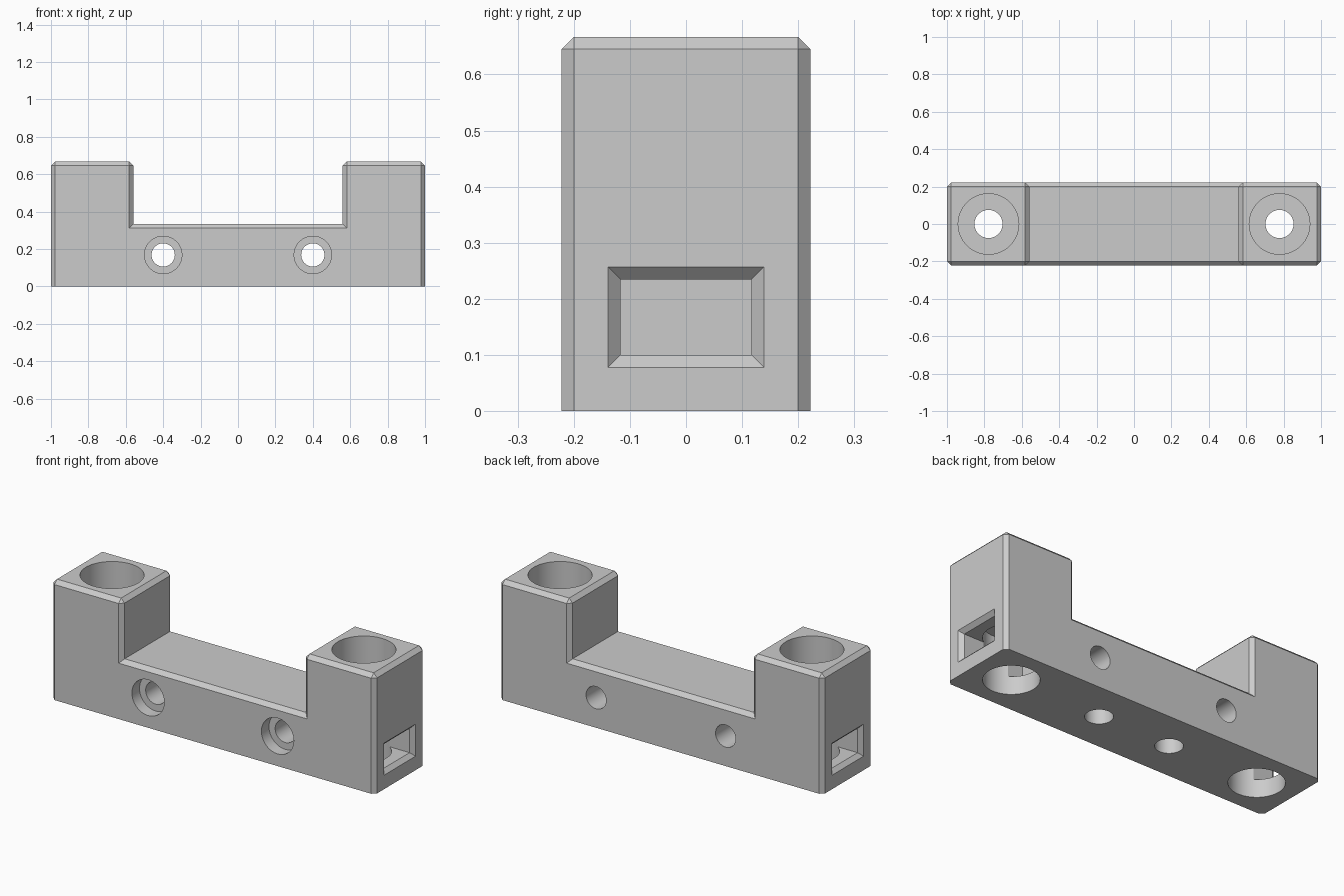
import bpy, bmesh, math
from mathutils import Matrix, Vector

if "Cube" in bpy.data.objects:
    bpy.data.objects.remove(bpy.data.objects["Cube"])

CHAMFER = 0.022
HALF_Y, TOP, DECK, INNER = 0.222, 0.667, 0.334, 0.56
TOWER_X = 0.778

grey = bpy.data.materials.new("light_grey")
grey.diffuse_color = (0.6, 0.6, 0.6, 1)
grey.use_nodes = True
grey.node_tree.nodes["Principled BSDF"].inputs["Base Color"].default_value = grey.diffuse_color


def make_object(name, bm):
    bmesh.ops.recalc_face_normals(bm, faces=bm.faces)
    mesh = bpy.data.meshes.new(name)
    bm.to_mesh(mesh)
    bm.free()
    mesh.materials.append(grey)
    obj = bpy.data.objects.new(name, mesh)
    bpy.context.collection.objects.link(obj)
    return obj


def cut(body, bm):
    """Subtract a closed shape from the body, then remove the cutter."""
    cutter = make_object("cutter", bm)
    cutter.hide_render = True
    mod = body.modifiers.new("cut", 'BOOLEAN')
    mod.operation, mod.solver, mod.object = 'DIFFERENCE', 'EXACT', cutter
    bpy.context.view_layer.objects.active = body
    bpy.ops.object.modifier_apply(modifier=mod.name)
    bpy.data.objects.remove(cutter, do_unlink=True)


def drill(body, start, end, radius):
    """Round hole between two points."""
    a, b = Vector(start), Vector(end)
    bm = bmesh.new()
    place = Matrix.Translation((a + b) / 2) @ (b - a).to_track_quat('Z', 'Y').to_matrix().to_4x4()
    bmesh.ops.create_cone(bm, cap_ends=True, segments=64, radius1=radius, radius2=radius,
                          depth=(b - a).length, matrix=place)
    cut(body, bm)


def slot(body, side):
    """Rectangular pocket with a flared mouth, swept through four sections."""
    bm = bmesh.new()
    rings = []
    for x, grow in ((1.03, 0.052), (1 - CHAMFER, 0), (0.61, 0)):
        hy, z0, z1 = 0.117 + grow, 0.1 - grow, 0.235 + grow
        rings.append([bm.verts.new((side * x, y, z))
                      for y, z in ((-hy, z0), (hy, z0), (hy, z1), (-hy, z1))])
    for r, s in zip(rings, rings[1:]):
        for i in range(4):
            j = (i + 1) % 4
            bm.faces.new((r[i], r[j], s[j], s[i]))
    bm.faces.new(rings[0])
    bm.faces.new(rings[-1])
    cut(body, bm)


# U-shaped body from an extruded profile
right = [(1, 0), (1, TOP), (INNER, TOP), (INNER, DECK)]
profile = right + [(-x, z) for x, z in reversed(right)]
bm = bmesh.new()
face = bm.faces.new([bm.verts.new((x, -HALF_Y, z)) for x, z in profile])
ext = bmesh.ops.extrude_face_region(bm, geom=[face], use_keep_orig=True)
bmesh.ops.translate(bm, vec=(0, 2 * HALF_Y, 0),
                    verts=[v for v in ext["geom"] if isinstance(v, bmesh.types.BMVert)])
bmesh.ops.recalc_face_normals(bm, faces=bm.faces)

# Chamfer every outer edge except the bottom ones and the inner deck corners
edges = []
for e in bm.edges:
    a, b = (v.co for v in e.verts)
    across = abs(a.y - b.y) > 0.1
    if (across and min(a.z, b.z) > TOP - 0.01) or (not across and max(a.z, b.z) > 0.01):
        edges.append(e)
bmesh.ops.bevel(bm, geom=edges, offset=CHAMFER, offset_type='OFFSET',
                segments=1, affect='EDGES', clamp_overlap=False)
body = make_object("mounting_bracket", bm)

for s in (-1, 1):
    x = s * TOWER_X
    drill(body, (x, 0, 0.40), (x, 0, 0.8), 0.162)       # top socket
    drill(body, (x, 0, -0.1), (x, 0, 0.31), 0.14)       # bottom socket
    drill(body, (x, 0, 0.2), (x, 0, 0.5), 0.075)        # tower through hole
    slot(body, s)                                       # end pocket
    drill(body, (s * 0.4, -0.4, 0.168), (s * 0.4, 0.4, 0.168), 0.062)            # screw hole
    drill(body, (s * 0.4, -0.4, 0.168), (s * 0.4, -HALF_Y + 0.067, 0.168), 0.1)  # counterbore
    drill(body, (s * 0.222, 0, -0.1), (s * 0.222, 0, 0.2), 0.07)                 # blind hole

# Smooth bores, crisp edges
bpy.ops.object.select_all(action='DESELECT')
body.select_set(True)
bpy.context.view_layer.objects.active = body
bpy.ops.object.shade_smooth_by_angle(angle=math.radians(25))
